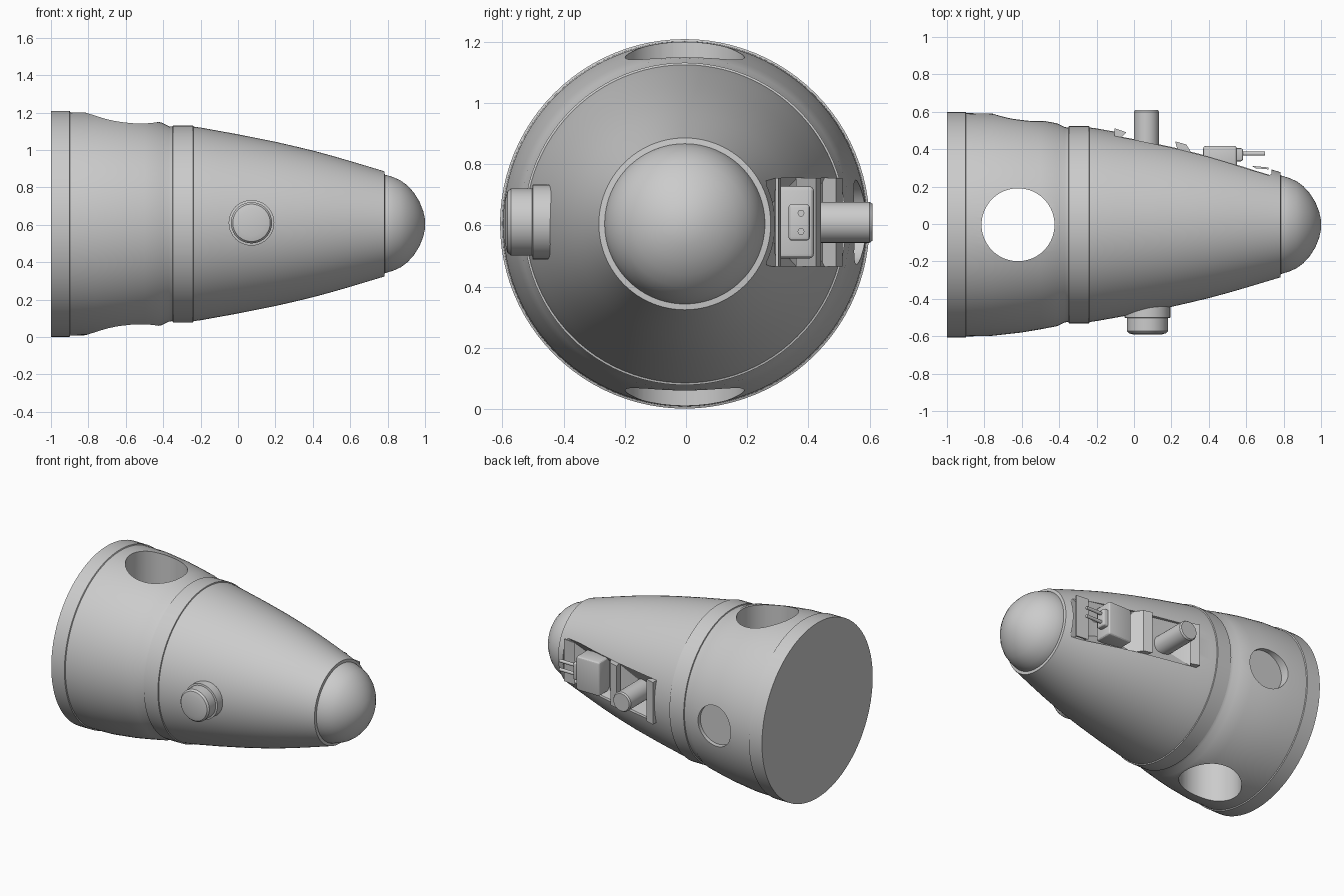
import bpy, bmesh, math
from mathutils import Vector

if "Cube" in bpy.data.objects:
    bpy.data.objects.remove(bpy.data.objects["Cube"])

CY, CZ = -0.004, 0.605   # axis of the hull


def finish(bm, name, angle=28):
    bmesh.ops.recalc_face_normals(bm, faces=bm.faces)
    me = bpy.data.meshes.new(name)
    bm.to_mesh(me)
    bm.free()
    ob = bpy.data.objects.new(name, me)
    bpy.context.collection.objects.link(ob)
    smooth(ob, angle)
    return ob


def smooth(ob, angle=28):
    bpy.ops.object.select_all(action='DESELECT')
    ob.select_set(True)
    bpy.context.view_layer.objects.active = ob
    bpy.ops.object.shade_smooth_by_angle(angle=math.radians(angle))


def lathe(name, profile, origin, axis, n=96, angle=28):
    """Closed solid turned about an axis; profile holds (distance, radius)."""
    bm = bmesh.new()
    q = Vector((0, 0, 1)).rotation_difference(Vector(axis))
    rings = []
    for d, r in profile:
        rings.append([bm.verts.new(Vector(origin) + q @ Vector((
            r * math.cos(2 * math.pi * i / n), r * math.sin(2 * math.pi * i / n), d)))
            for i in range(n)])
    for a, b in zip(rings, rings[1:]):
        for i in range(n):
            j = (i + 1) % n
            bm.faces.new((a[i], a[j], b[j], b[i]))
    bm.faces.new(rings[0])
    bm.faces.new(rings[-1])
    return finish(bm, name, angle)


def prism(name, outline, half, bevel=0.0):
    """Extrude an (x, y) outline evenly along z about the hull axis."""
    bm = bmesh.new()
    f = bm.faces.new([bm.verts.new((x, y, CZ + 0.005 - half)) for x, y in outline])
    g = bmesh.ops.extrude_face_region(bm, geom=[f])
    for v in g['geom']:
        if isinstance(v, bmesh.types.BMVert):
            v.co.z += 2 * half
    if bevel:
        bmesh.ops.bevel(bm, geom=bm.edges[:], offset=bevel, segments=3, affect='EDGES', profile=0.5)
    return finish(bm, name)


def cut(ob, cutter):
    cutter.hide_render = True
    bpy.ops.object.select_all(action='DESELECT')
    bpy.context.view_layer.objects.active = ob
    m = ob.modifiers.new('cut', 'BOOLEAN')
    m.operation = 'DIFFERENCE'
    m.solver = 'EXACT'
    m.object = cutter
    bpy.ops.object.modifier_apply(modifier=m.name)
    bpy.data.objects.remove(cutter, do_unlink=True)


# main hull with rear rim, waist band and rounded nose
hull = lathe('hull', [
    (-1, .604), (-.9, .604), (-.897, .597), (-.76, .594), (-.6, .576), (-.5, .559),
    (-.41, .542), (-.37, .522), (-.35, .520), (-.348, .527), (-.24, .527), (-.238, .520),
    (-.2, .515), (-.1, .497), (0, .479), (.1, .459), (.2, .439), (.3, .416), (.4, .392),
    (.5, .365), (.6, .336), (.7, .306), (.783, .281), (.785, .262), (.79, .262),
    (.83, .250), (.87, .232), (.905, .206), (.94, .168), (.97, .120), (.99, .070), (1, .025)],
    (0, CY, CZ), (1, 0, 0))

# vertical through-hole and shallow side port
cut(hull, lathe('through_cutter', [(-1, .195), (1, .195)], (-.62, CY, CZ), (0, 0, 1), 64))
cut(hull, lathe('port_cutter', [(0, .138), (.3, .138)], (-.615, .525, CZ + .005), (0, 1, 0), 48))


# two faceted pits forming the equipment recess
def surface(x):
    return .488 - .232 * (x + .1)


for x0, x1, xc, depth in ((-.1, .31, .07, .085), (.309, .735, .47, .10)):
    bm = bmesh.new()
    for x in (x0, x1):
        for s in (-1, 1):
            for off in (-.03, .2):
                bm.verts.new((x, surface(x) + off, CZ + .005 + s * .145))
    for dx in (-.06, .06):
        for s in (-1, 1):
            bm.verts.new((xc + dx, surface(xc + dx) - depth, CZ + .005 + s * .05))
    bmesh.ops.convex_hull(bm, input=bm.verts)
    cut(hull, finish(bm, 'pit_cutter'))
smooth(hull)

# recess end plates and the ridge between the pits
prism('rear_recess_lip', [(-.105, .512), (-.105, .44), (-.09, .44), (-.04, .490)], .145)
prism('front_recess_lip', [(.63, .311), (.72, .302), (.72, .292), (.65, .298)], .145)
prism('recess_ridge', [(.22, .442), (.28, .425), (.32, .36), (.24, .37)], .145)

# stub post on the far side
lathe('side_post', [(0, .067), (.245, .067), (.255, .060)], (.067, .355, CZ + .005), (0, 1, 0), 32)

# twin-barrel unit
prism('barrel_housing', [(.37, .29), (.37, .418), (.55, .418), (.55, .29)], .118, .015)
prism('barrel_collar', [(.40, .335), (.40, .405), (.583, .405), (.583, .335)], .06, .012)
for s in (-1, 1):
    lathe('barrel', [(0, .011), (.145, .011)], (.555, .376, CZ + .005 + s * .03), (1, 0, 0), 16)

# stepped knob on the near side
lathe('side_knob', [(0, .122), (.145, .122), (.147, .110), (.216, .110), (.228, .100), (.236, .070)],
      (.072, -.356, CZ + .006), (0, -1, 0), 40)
